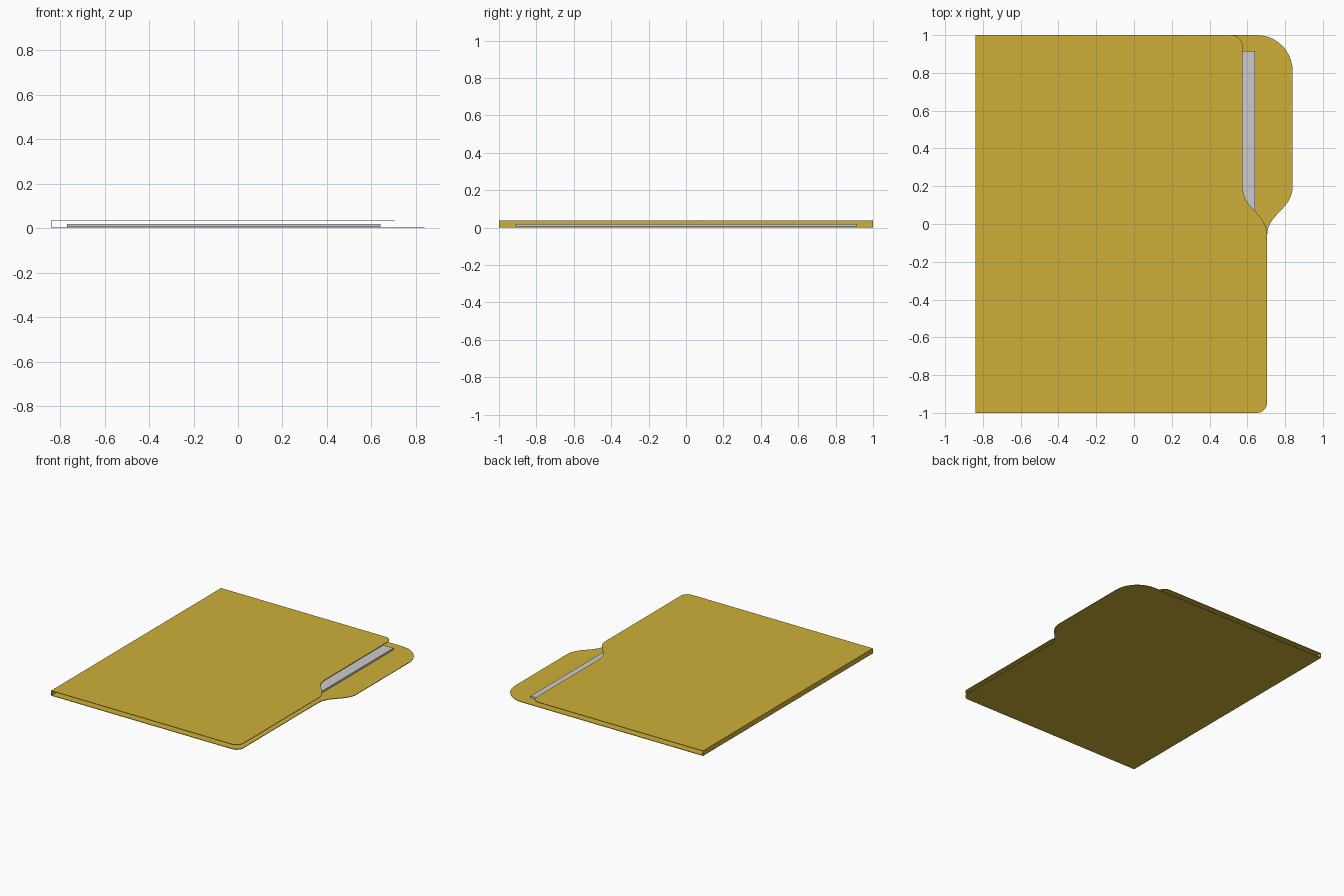
import bpy, bmesh, math
from mathutils import Vector
from mathutils.geometry import interpolate_bezier

if "Cube" in bpy.data.objects:
    bpy.data.objects.remove(bpy.data.objects["Cube"])

LEFT, EDGE, TAB, NOTCH = -0.84, 0.705, 0.84, 0.575
SHEET, HEIGHT = 0.004, 0.038

manila = bpy.data.materials.new("manila_card")
manila.diffuse_color = (0.62, 0.43, 0.04, 1)
manila.use_nodes = True
manila.node_tree.nodes["Principled BSDF"].inputs["Base Color"].default_value = manila.diffuse_color


def arc(cx, cy, r, a0, a1, n=10):
    return [(cx + r * math.cos(math.radians(a0 + (a1 - a0) * i / n)),
             cy + r * math.sin(math.radians(a0 + (a1 - a0) * i / n))) for i in range(n + 1)]


def bezier(a, b, c, d, n=9):
    pts = interpolate_bezier(*[Vector((*p, 0)) for p in (a, b, c, d)], n)
    return [(p.x, p.y) for p in pts]


def step(x_end):
    """S-shaped step in the free edge, from EDGE to x_end."""
    mid = (EDGE + x_end) / 2
    d = x_end - mid
    return (bezier((EDGE, -0.06), (EDGE, 0.0), (mid - 0.5 * d, 0.03), (mid, 0.068))
            + bezier((mid, 0.068), (mid + 0.5 * d, 0.10), (x_end, 0.14), (x_end, 0.20))[1:])


def slab(name, outline, z0, z1, mat=None):
    bm = bmesh.new()
    face = bm.faces.new([bm.verts.new((x, y, z0)) for x, y in outline])
    ext = bmesh.ops.extrude_face_region(bm, geom=[face])
    for v in ext["geom"]:
        if isinstance(v, bmesh.types.BMVert):
            v.co.z = z1
    bmesh.ops.recalc_face_normals(bm, faces=bm.faces)
    me = bpy.data.meshes.new(name)
    bm.to_mesh(me)
    bm.free()
    ob = bpy.data.objects.new(name, me)
    bpy.context.collection.objects.link(ob)
    if mat:
        me.materials.append(mat)
    bpy.context.view_layer.objects.active = ob
    ob.select_set(True)
    bpy.ops.object.shade_smooth_by_angle(angle=math.radians(30))
    ob.select_set(False)
    return ob


def cover(x_end, radius):
    """Cover outline: straight fold on the left, stepped rounded edge on the right."""
    return ([(LEFT, -1)] + arc(EDGE - 0.055, -0.945, 0.055, -90, 0) + step(x_end)
            + arc(x_end - radius, 1 - radius, radius, 0, 90) + [(LEFT, 1)])


def rect(x0, x1, y):
    return [(x0, -y), (x1, -y), (x1, y), (x0, y)]


# Back cover with tab, notched front cover, and the fold joining them
slab("back_cover", cover(TAB, 0.19), 0, SHEET, manila)
slab("front_cover", cover(NOTCH, 0.06), HEIGHT - SHEET, HEIGHT, manila)
slab("spine", rect(LEFT, LEFT + SHEET, 1), SHEET, HEIGHT - SHEET, manila)

# Stack of paper inside
slab("paper_stack", rect(-0.77, 0.64, 0.915), 0.005, 0.019)
